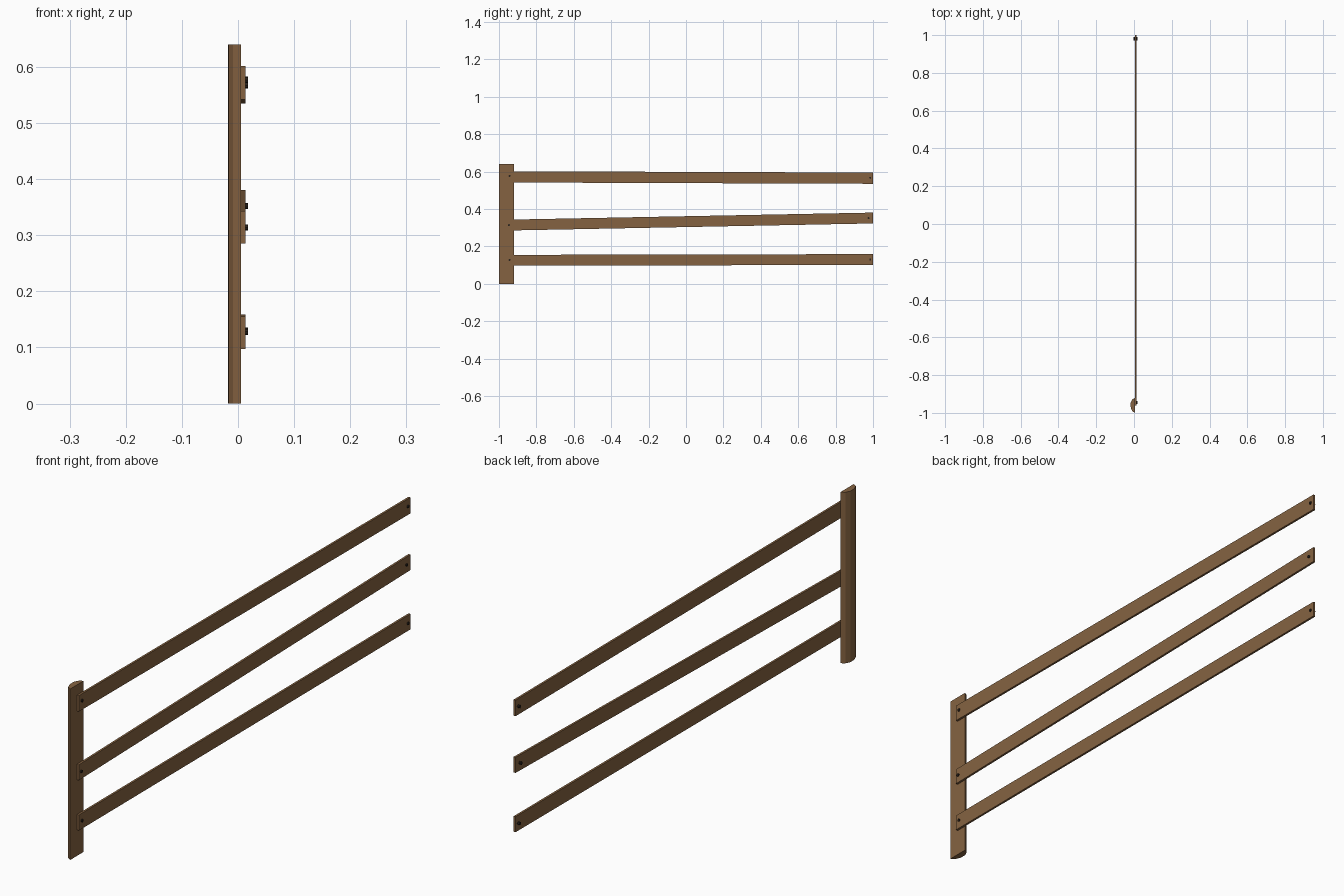
import bpy, bmesh, math
from mathutils import Matrix

if "Cube" in bpy.data.objects:
    bpy.data.objects.remove(bpy.data.objects["Cube"])


def material(name, rgb):
    m = bpy.data.materials.new(name)
    m.diffuse_color = (*rgb, 1)
    m.use_nodes = True
    m.node_tree.nodes["Principled BSDF"].inputs["Base Color"].default_value = m.diffuse_color
    return m


wood = material("brown_wood", (0.235, 0.124, 0.053))
iron = material("dark_iron", (0.022, 0.016, 0.012))


def finish(name, bm, mat):
    bmesh.ops.recalc_face_normals(bm, faces=bm.faces)
    me = bpy.data.meshes.new(name)
    bm.to_mesh(me)
    bm.free()
    me.materials.append(mat)
    ob = bpy.data.objects.new(name, me)
    bpy.context.collection.objects.link(ob)
    return ob


def prism(name, profile, direction, mat):
    """Extrude a closed 3D outline along a direction."""
    bm = bmesh.new()
    face = bm.faces.new([bm.verts.new(p) for p in profile])
    ext = bmesh.ops.extrude_face_region(bm, geom=[face], use_keep_orig=True)
    verts = [g for g in ext["geom"] if isinstance(g, bmesh.types.BMVert)]
    bmesh.ops.translate(bm, verts=verts, vec=direction)
    return finish(name, bm, mat)


def nail(name, y, z):
    bm = bmesh.new()
    rot = Matrix.Translation((0.007, y, z)) @ Matrix.Rotation(math.pi / 2, 4, 'Y')
    bmesh.ops.create_cone(bm, cap_ends=True, segments=8, radius1=0.0055,
                          radius2=0.0055, depth=0.021, matrix=rot)
    return finish(name, bm, iron)


# Split-log post: flat face towards the rails, faceted rounded back
outline = [(0.0055, -1.0), (-0.009, -0.991), (-0.017, -0.973),
           (-0.018, -0.947), (-0.009, -0.929), (0.0055, -0.92)]
prism("post", [(x, y, 0) for x, y in outline], (0, 0, 0.64), wood)

# Rails: name, centre height at left and right ends, board height, nails (y, z)
rails = [
    ("top_rail", 0.572, 0.565, 0.060, [(-0.943, 0.577), (0.985, 0.567)]),
    ("middle_rail", 0.314, 0.352, 0.058, [(-0.947, 0.314), (0.976, 0.352)]),
    ("bottom_rail", 0.126, 0.130, 0.058, [(-0.943, 0.128), (0.985, 0.130)]),
]
for name, zl, zr, h, nails in rails:
    x, h = 0.0055, h / 2
    prism(name, [(x, -0.96, zl - h), (x, 1, zr - h), (x, 1, zr + h), (x, -0.96, zl + h)],
          (0.008, 0, 0), wood)
    for side, (y, z) in zip(("left", "right"), nails):
        nail(f"{name}_{side}_nail", y, z)
